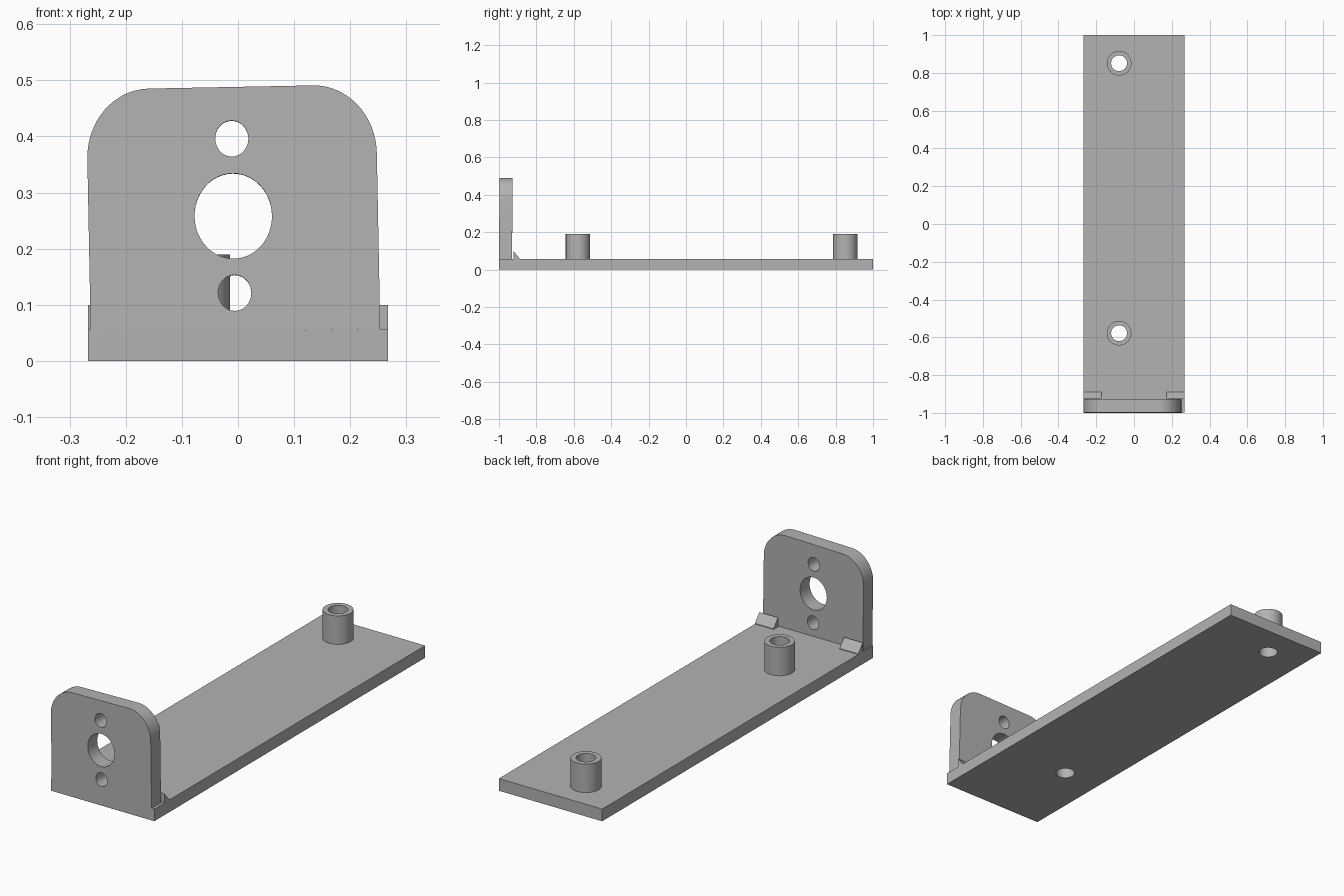
import bpy
import bmesh
from math import sin, cos, pi, radians
from mathutils import Matrix

if "Cube" in bpy.data.objects:
    bpy.data.objects.remove(bpy.data.objects["Cube"], do_unlink=True)

grey = bpy.data.materials.new("plain_grey")
grey.use_nodes = True
colour = (0.45, 0.45, 0.45, 1)
grey.diffuse_color = colour
grey.node_tree.nodes["Principled BSDF"].inputs["Base Color"].default_value = colour


def arc(cx, cy, rx, ry, start=0, sweep=360, steps=48):
    count = steps if sweep == 360 else steps + 1
    angles = [radians(start + sweep * i / steps) for i in range(count)]
    return [(cx + rx * cos(a), cy + ry * sin(a)) for a in angles]


def slab(name, loops, thickness, matrix):
    """Extrude an outline with holes, centred on its own plane."""
    curve = bpy.data.curves.new(name + "_outline", "CURVE")
    curve.dimensions = "2D"
    curve.fill_mode = "BOTH"
    curve.extrude = thickness / 2
    for loop in loops:
        spline = curve.splines.new("POLY")
        spline.points.add(len(loop) - 1)
        for point, (x, y) in zip(spline.points, loop):
            point.co = (x, y, 0, 1)
        spline.use_cyclic_u = True
    source = bpy.data.objects.new(name + "_outline", curve)
    bpy.context.collection.objects.link(source)
    graph = bpy.context.evaluated_depsgraph_get()
    mesh = bpy.data.meshes.new_from_object(source.evaluated_get(graph))
    bpy.data.objects.remove(source, do_unlink=True)
    bpy.data.curves.remove(curve)

    # Weld the caps to the walls and put the part in place
    bm = bmesh.new()
    bm.from_mesh(mesh)
    bmesh.ops.remove_doubles(bm, verts=bm.verts, dist=0.0001)
    bmesh.ops.transform(bm, matrix=matrix, verts=bm.verts)
    bmesh.ops.recalc_face_normals(bm, faces=bm.faces)
    bm.to_mesh(mesh)
    bm.free()
    mesh.materials.clear()
    mesh.materials.append(grey)
    mesh.name = name
    part = bpy.data.objects.new(name, mesh)
    bpy.context.collection.objects.link(part)
    bpy.ops.object.select_all(action="DESELECT")
    part.select_set(True)
    bpy.context.view_layer.objects.active = part
    bpy.ops.object.shade_smooth_by_angle(angle=radians(30))
    return part


half_width, plate_top, post_top = 0.267, 0.057, 0.19
post_x = -0.079
posts = {"front_post": -0.578, "back_post": 0.851}

# Base plate with a hole under each post
outline = [(-half_width, -0.999), (half_width, -0.999), (half_width, 1), (-half_width, 1)]
holes = [arc(post_x, y, 0.042, 0.042) for y in posts.values()]
slab("base_plate", [outline] + holes, plate_top, Matrix.Translation((0, 0, plate_top / 2)))

# Hollow posts
height = post_top - plate_top
for name, y in posts.items():
    slab(name, [arc(0, 0, 0.065, 0.065), arc(0, 0, 0.042, 0.042)], height,
         Matrix.Translation((post_x, y, plate_top + height / 2)))

# Upright end panel, leaning slightly, with rounded top corners and three holes
w, h, rx, rz = 0.258, 0.436, 0.112, 0.123
panel = [(-w, 0), (w, 0)]
panel += arc(w - rx, h - rz, rx, rz, 0, 90, 16)
panel += arc(rx - w, h - rz, rx, rz, 90, 90, 16)
panel_holes = [arc(0, 0.069, 0.0295, 0.032), arc(0, 0.206, 0.069, 0.076),
               arc(0, 0.344, 0.0295, 0.032)]
lean = Matrix.Rotation(radians(-1.1), 4, "Y") @ Matrix.Rotation(radians(-0.4), 4, "X")
slab("end_panel", [panel] + panel_holes, 0.07,
     Matrix.Translation((-0.0045, -0.965, 0.052)) @ lean @ Matrix.Rotation(pi / 2, 4, "X"))

# Small wedges behind the panel at both edges
wedge = [(-0.923, plate_top - 0.002), (-0.89, plate_top - 0.002), (-0.89, plate_top + 0.003),
         (-0.923, 0.1)]
to_side = Matrix(((0, 0, 1, 0), (1, 0, 0, 0), (0, 1, 0, 0), (0, 0, 0, 1)))
for name, side in (("left_wedge", 1), ("right_wedge", -1)):
    slab(name, [wedge], 0.096, Matrix.Translation((side * 0.219, 0, 0)) @ to_side)
